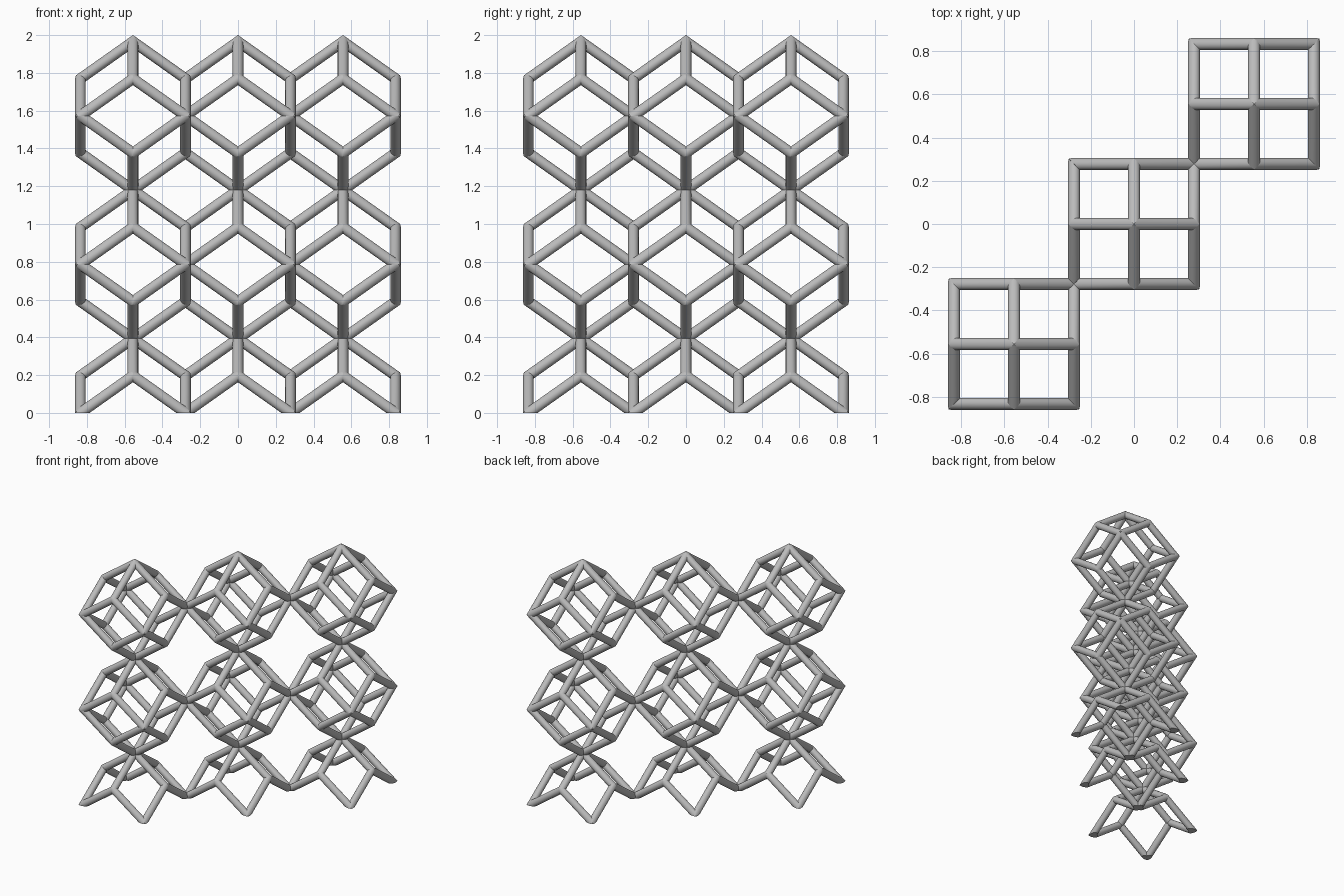
import bpy, bmesh, math
from mathutils import Vector

if "Cube" in bpy.data.objects:
    bpy.data.objects.remove(bpy.data.objects["Cube"])

K = 0.1966               # quarter of a cell's height
H = K * math.sqrt(2)     # half of a cell's width
R = 0.028                # rod radius
SEGMENTS = 24

grey = bpy.data.materials.new("light_grey")
grey.diffuse_color = (0.5, 0.5, 0.5, 1)
grey.use_nodes = True
grey.node_tree.nodes["Principled BSDF"].inputs["Base Color"].default_value = grey.diffuse_color


def key(v):
    return tuple(round(c, 4) for c in v)


def cell_edges(i, level):
    """Edges of one rhombic dodecahedron; the lowest level keeps its top half."""
    c = Vector((2 * H * i, 2 * H * i, 4 * K * level))
    edges = []
    for s in ((1, -1) if level else (1,)):
        for dx, dy in ((1, 0), (0, 1), (-1, 0), (0, -1)):
            mid = c + Vector((dx * H, dy * H, s * K))
            edges.append((mid, c + Vector((0, 0, 2 * K * s))))
            for t in (1, -1):
                corner = Vector(((dx + t * dy) * H, (dy + t * dx) * H, 0))
                edges.append((mid, c + corner))
    return edges


cells = {(i, lv): cell_edges(i, lv) for i in (-1, 0, 1) for lv in (0, 1, 2)}

# directions of all rods leaving each joint
joints = {}
for edges in cells.values():
    for a, b in edges:
        d = (b - a).normalized()
        joints.setdefault(key(a), []).append(d)
        joints.setdefault(key(b), []).append(-d)


def cut(bm, point, normal):
    bmesh.ops.bisect_plane(bm, geom=bm.verts[:] + bm.edges[:] + bm.faces[:],
                           dist=1e-6, plane_co=point, plane_no=normal,
                           clear_outer=True)
    rim = [e for e in bm.edges if e.is_boundary]
    if rim:
        bmesh.ops.holes_fill(bm, edges=rim, sides=0)


def add_rod(target, a, b):
    """Round rod mitred against every other rod at both joints."""
    d = (b - a).normalized()
    bm = bmesh.new()
    bmesh.ops.create_cone(bm, cap_ends=True, segments=SEGMENTS, radius1=R,
                          radius2=R, depth=(b - a).length + 6 * R)
    for f in bm.faces:
        f.smooth = len(f.verts) == 4
    rot = d.to_track_quat('Z', 'Y').to_matrix().to_4x4()
    rot.translation = (a + b) / 2
    bmesh.ops.transform(bm, matrix=rot, verts=bm.verts)
    for p, out in ((a, d), (b, -d)):
        for other in joints[key(p)]:
            if (other - out).length > 0.01:
                cut(bm, p, (other - out).normalized())
    if min(a.z, b.z) < 0.01:
        cut(bm, Vector((0, 0, 0)), Vector((0, 0, -1)))
    # drop the hidden mitre faces, keep the flat feet on the floor
    hidden = [f for f in bm.faces if not f.smooth
              and max(v.co.z for v in f.verts) > 1e-4]
    bmesh.ops.delete(bm, geom=hidden, context='FACES')
    me = bpy.data.meshes.new("rod")
    bm.to_mesh(me)
    bm.free()
    target.from_mesh(me)
    bpy.data.meshes.remove(me)


# one lattice cell per object
for (i, level), edges in cells.items():
    bm = bmesh.new()
    for a, b in edges:
        add_rod(bm, a, b)
    bmesh.ops.remove_doubles(bm, verts=bm.verts, dist=1e-5)
    name = (("lower", "middle", "upper")[level] + "_cell_"
            + ("left", "centre", "right")[i + 1])
    me = bpy.data.meshes.new(name)
    bm.to_mesh(me)
    bm.free()
    me.materials.append(grey)
    me.set_sharp_from_angle(angle=math.radians(30))
    bpy.context.collection.objects.link(bpy.data.objects.new(name, me))
